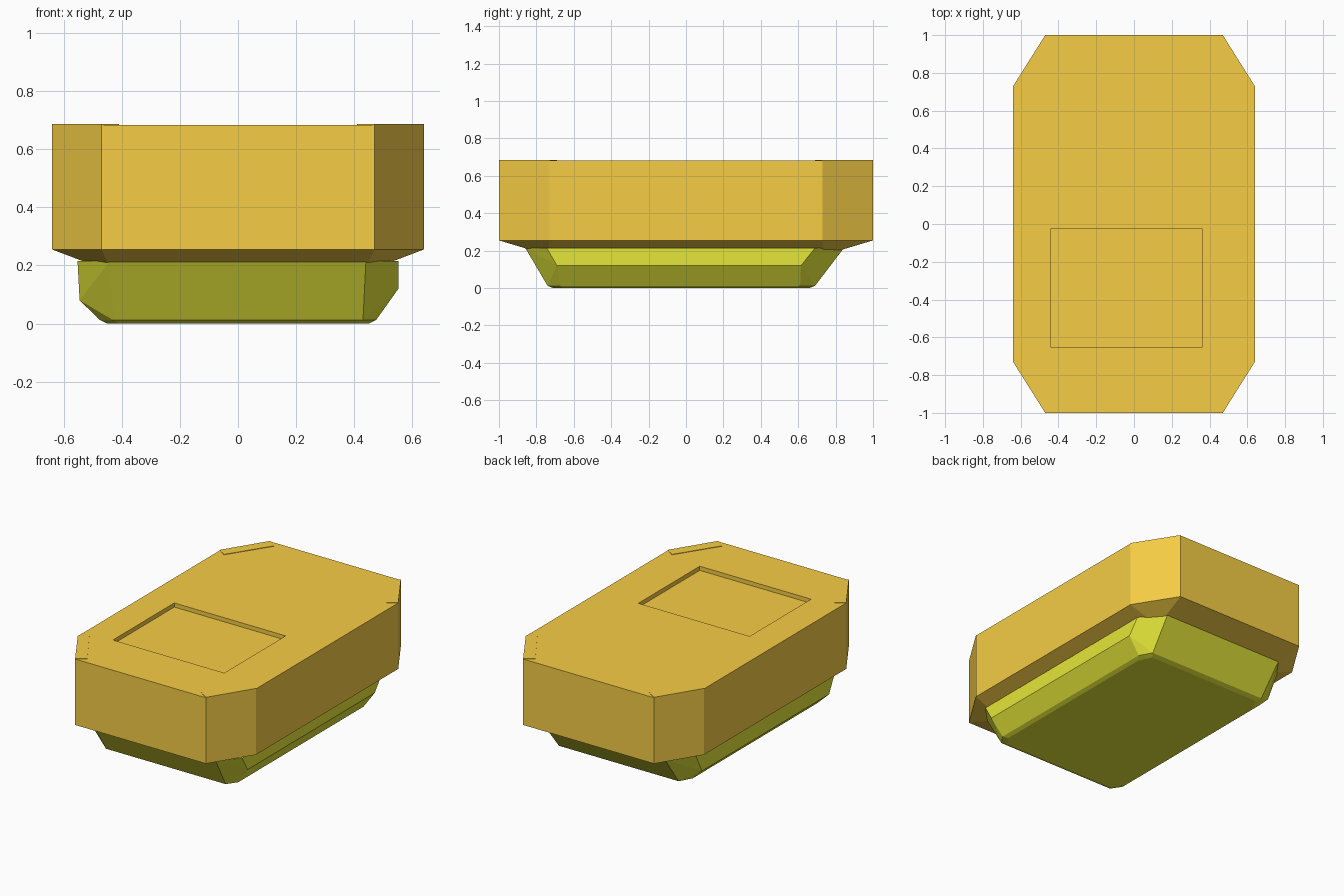
import bpy, bmesh, math

if "Cube" in bpy.data.objects:
    bpy.data.objects.remove(bpy.data.objects["Cube"])


def material(name, color):
    m = bpy.data.materials.new(name)
    m.diffuse_color = color
    m.use_nodes = True
    m.node_tree.nodes["Principled BSDF"].inputs["Base Color"].default_value = m.diffuse_color
    return m


def octagon(hx, hy, cx, cy, z):
    """Rectangle with chamfered corners, counter-clockwise."""
    return [(hx, -cy, z), (hx, cy, z), (cx, hy, z), (-cx, hy, z),
            (-hx, cy, z), (-hx, -cy, z), (-cx, -hy, z), (cx, -hy, z)]


def finish(name, bm, mat):
    bmesh.ops.recalc_face_normals(bm, faces=bm.faces)
    me = bpy.data.meshes.new(name)
    bm.to_mesh(me)
    bm.free()
    ob = bpy.data.objects.new(name, me)
    bpy.context.collection.objects.link(ob)
    if mat:
        me.materials.append(mat)
    return ob


def loft(name, rings, mat):
    bm = bmesh.new()
    vs = [[bm.verts.new(p) for p in r] for r in rings]
    n = len(rings[0])
    for a, b in zip(vs, vs[1:]):
        for i in range(n):
            j = (i + 1) % n
            bm.faces.new((a[i], a[j], b[j], b[i]))
    bm.faces.new(vs[0][::-1])
    bm.faces.new(vs[-1])
    return finish(name, bm, mat)


def hull(name, points, mat):
    bm = bmesh.new()
    for p in points:
        bm.verts.new(p)
    res = bmesh.ops.convex_hull(bm, input=bm.verts)
    junk = {v for v in res["geom_interior"] + res["geom_unused"]
            if isinstance(v, bmesh.types.BMVert)}
    bmesh.ops.delete(bm, geom=list(junk), context="VERTS")
    bmesh.ops.dissolve_limit(bm, angle_limit=math.radians(2),
                             verts=bm.verts, edges=bm.edges)
    return finish(name, bm, mat)


orange = material("orange", (0.92, 0.61, 0.06, 1))
green = material("yellow_green", (0.78, 0.79, 0.04, 1))

# Upper housing: straight octagonal wall with a shallow tapered underside
housing = loft("upper_housing", [
    octagon(0.45, 0.76, 0.435, 0.74, 0.183),
    octagon(0.64, 1.0, 0.47, 0.73, 0.255),
    octagon(0.64, 1.0, 0.47, 0.73, 0.683)], orange)

# Shallow rectangular recess in the top
bm = bmesh.new()
bmesh.ops.create_cube(bm, size=1)
for v in bm.verts:
    v.co.x = -0.04 + v.co.x * 0.80
    v.co.y = -0.34 + v.co.y * 0.63
    v.co.z = 0.706 + v.co.z * 0.10
cutter = finish("recess_cutter", bm, orange)
cutter.hide_render = True
cutter.hide_set(True)
cut = housing.modifiers.new("recess", "BOOLEAN")
cut.object = cutter
cut.operation = "DIFFERENCE"
cut.solver = "EXACT"

# Thin strips along the four chamfered top corners
for sx in (-1, 1):
    for sy in (-1, 1):
        outline = [(0.47, 1.0), (0.64, 0.73), (0.585, 0.69), (0.41, 0.96)]
        hull("corner_strip", [(sx * x, sy * y, z) for x, y in outline
                              for z in (0.67, 0.686)], orange)


# Lower base: tapered tub with chamfered lower sides and corners
def tub_ring(hx, cx, front, cfront, back, cback, z):
    return [(s * x, y, z) for s in (-1, 1)
            for x, y in ((hx, cfront), (hx, cback), (cx, back), (cx, front))]


points = tub_ring(0.45, 0.41, -0.71, -0.65, 0.66, 0.58, 0.0)
points += tub_ring(0.475, 0.43, -0.74, -0.675, 0.69, 0.61, 0.012)
points += tub_ring(0.552, 0.44, -0.86, -0.745, 0.845, 0.69, 0.215)
points += [(x, y, z) for x, z in ((0.552, 0.12), (-0.545, 0.08))
           for y in (-0.69, 0.615)]
hull("lower_base", points, green)
